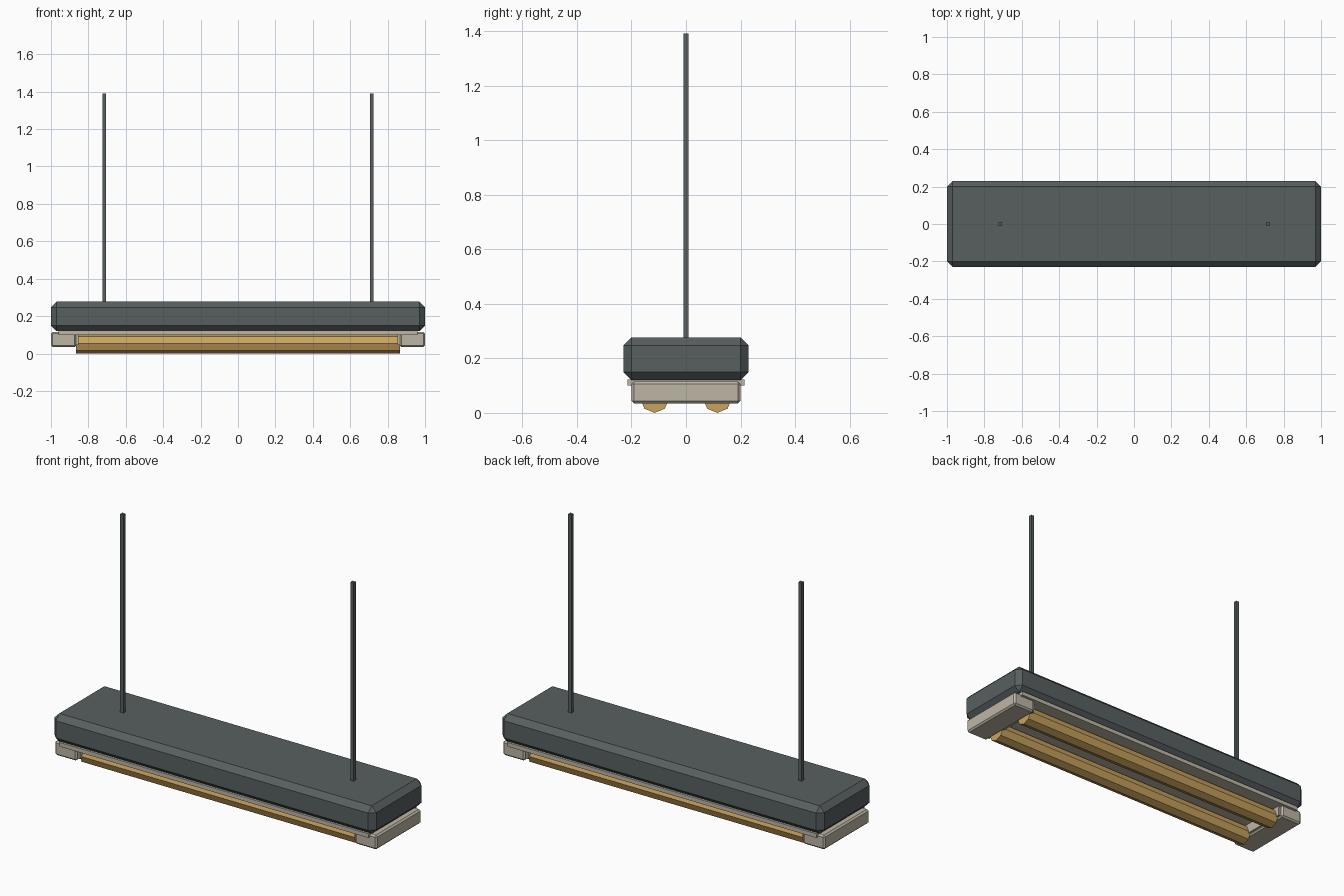
import bpy, math

if "Cube" in bpy.data.objects:
    bpy.data.objects.remove(bpy.data.objects["Cube"])


def material(name, rgb):
    m = bpy.data.materials.new(name)
    m.diffuse_color = (*rgb, 1)
    m.use_nodes = True
    m.node_tree.nodes["Principled BSDF"].inputs["Base Color"].default_value = m.diffuse_color
    return m


DARK = material("dark slate", (0.098, 0.115, 0.115))
BEIGE = material("warm beige", (0.51, 0.47, 0.38))
TAN = material("amber tube", (0.60, 0.37, 0.115))


def box(name, x, y, z, mat, bevel=0.0):
    """Box from (min, max) ranges with an optional flat chamfer."""
    r = (x, y, z)
    bpy.ops.mesh.primitive_cube_add(size=1, location=[(a + b) / 2 for a, b in r])
    o = bpy.context.object
    o.name = name
    o.scale = [b - a for a, b in r]
    bpy.ops.object.transform_apply(location=False, rotation=False, scale=True)
    o.data.materials.append(mat)
    if bevel:
        m = o.modifiers.new("chamfer", "BEVEL")
        m.width = bevel
        m.segments = 1
    return o


# Chamfered housing and the tray beneath it
box("housing", (-1, 1), (-0.23, 0.23), (0.12, 0.277), DARK, 0.03)
box("reflector_tray", (-0.96, 0.96), (-0.215, 0.215), (0.10, 0.123), BEIGE)

for s, side in ((-1, "left"), (1, "right")):
    def span(a, b):
        return tuple(sorted((s * a, s * b)))

    # End holder with a slightly smaller inner collar
    box(side + "_end_cap", span(0.865, 1.0), (-0.2, 0.2), (0.035, 0.115), BEIGE, 0.009)
    box(side + "_cap_collar", span(0.853, 0.87), (-0.185, 0.185), (0.045, 0.11), BEIGE)
    # Hanging rod
    box(side + "_hanging_rod", span(0.705, 0.725), (-0.01, 0.01), (0.27, 1.39), DARK)

# Two eight-sided lamp tubes, edge pointing down
for y, side in ((-0.115, "front"), (0.115, "back")):
    bpy.ops.mesh.primitive_cylinder_add(vertices=8, radius=0.053, depth=1.73,
                                        location=(0, y, 0.053),
                                        rotation=(0, math.pi / 2, 0))
    tube = bpy.context.object
    tube.name = side + "_lamp_tube"
    tube.data.materials.append(TAN)
